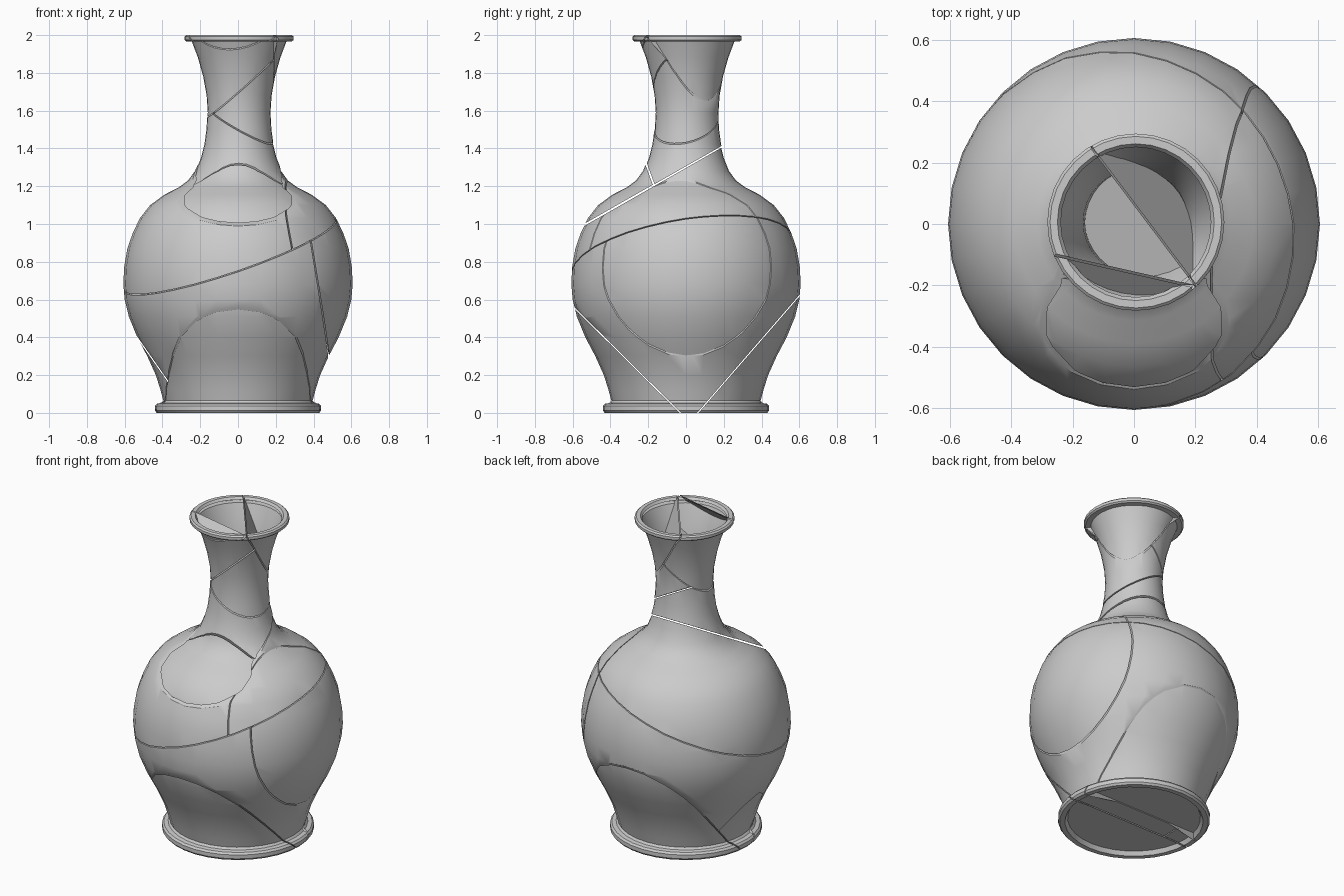
import bpy, bmesh, math
from mathutils import Vector, Matrix

if "Cube" in bpy.data.objects:
    bpy.data.objects.remove(bpy.data.objects["Cube"])

SIDES = 32
# lathe profile (radius, height): recessed base, foot ring, belly, neck, lip
PROFILE = [(0, .025), (.385, .025), (.40, 0), (.43, 0), (.44, .012), (.44, .036), (.43, .048),
           (.405, .052), (.395, .065), (.41, .12), (.435, .2), (.48, .3), (.533, .4), (.578, .51),
           (.60, .6), (.607, .68), (.603, .77), (.586, .87), (.558, .95), (.52, 1.03),
           (.465, 1.1), (.39, 1.155), (.315, 1.193), (.265, 1.23), (.228, 1.28), (.2, 1.35),
           (.182, 1.42), (.171, 1.5), (.166, 1.59), (.172, 1.68), (.19, 1.78), (.218, 1.88),
           (.25, 1.965), (.28, 1.967), (.289, 1.975), (.289, 1.992), (.28, 2.0),
           (.256, 2.0), (.245, 1.985)]


def lathe():
    bm = bmesh.new()
    vs = [bm.verts.new((r, 0, z)) for r, z in PROFILE]
    es = [bm.edges.new(p) for p in zip(vs, vs[1:])]
    bmesh.ops.spin(bm, geom=vs + es, axis=(0, 0, 1), cent=(0, 0, 0),
                   steps=SIDES, angle=math.tau, use_duplicate=False)
    bmesh.ops.remove_doubles(bm, verts=bm.verts, dist=1e-4)
    bmesh.ops.recalc_face_normals(bm, faces=bm.faces)
    return bm


def half(bm, co, no):
    """Keep the part in front of the plane and close the break with a flat face."""
    out = bm.copy()
    res = bmesh.ops.bisect_plane(out, geom=out.verts[:] + out.edges[:] + out.faces[:],
                                 dist=1e-5, plane_co=co, plane_no=no, clear_inner=True)
    cut = [v for v in res['geom_cut'] if isinstance(v, bmesh.types.BMVert) and v.is_valid]
    if len(cut) > 2:
        mid = sum((v.co for v in cut), Vector()) / len(cut)
        u = no.orthogonal().normalized()
        w = no.cross(u)
        cut.sort(key=lambda v: math.atan2((v.co - mid).dot(w), (v.co - mid).dot(u)))
        try:
            f = out.faces.new(cut)
            f.normal_update()
            if f.normal.dot(no) > 0:
                f.normal_flip()
        except ValueError:
            pass
    return out


def split(bm, p, q, r, toward, gap=.003):
    """Break a piece along the plane p-q-r: returns (piece on 'toward' side, remainder)."""
    p, q, r = Vector(p), Vector(q), Vector(r)
    n = (q - p).cross(r - p).normalized()
    if n.dot(Vector(toward)) < 0:
        n.negate()
    return half(bm, p + n * gap, n), half(bm, p - n * gap, -n)


def finish(bm, name, shift=0):
    bmesh.ops.transform(bm, matrix=Matrix.Translation((shift, shift, 0)), verts=bm.verts)
    me = bpy.data.meshes.new(name)
    bm.to_mesh(me)
    ob = bpy.data.objects.new(name, me)
    bpy.context.collection.objects.link(ob)
    bpy.ops.object.select_all(action='DESELECT')
    ob.select_set(True)
    bpy.context.view_layer.objects.active = ob
    bpy.ops.object.shade_smooth_by_angle(angle=math.radians(35))


UP = (0, 0, 1)
# main break below the neck
top, body = split(lathe(), (0, .18, 1.405), (0, -.53, 1.0), (1, -.53, 1.0), UP, .005)

# neck shards
chip, top = split(top, (0, -.21, 1.31), (.25, -.17, 1.2), (-.25, -.17, 1.2), (0, -1, 0))
finish(chip, "front_shoulder_shard")
side, top = split(top, (-.15, .25, 2), (.19, -.2, 2), (.13, .1, 1.66), (1, .7, 0))
finish(side, "back_rim_shard", .006)
chip, top = split(top, (-.25, -.11, 2), (.17, -.205, 2), (0, -.235, 1.93), (0, -1, 0))
finish(chip, "front_rim_shard", .006)
upper, top = split(top, (.14, -.12, 1.83), (-.165, 0, 1.57), (0, -.17, 1.70), UP)
finish(upper, "neck_upper_shard", .006)
middle, lower = split(top, (-.12, -.12, 1.57), (.17, -.03, 1.43), (0, -.17, 1.495), UP)
finish(middle, "neck_middle_shard", .006)
finish(lower, "neck_lower_shard", .004)

# body shards
upper, lower = split(body, (-.6, 0, .65), (0, -.6, .75), (.52, -.05, 1.02), UP)
chip, upper = split(upper, (.28, .1, 1.22), (.37, .43, 1.0), (.41, .44, .83), (1, 0, 0))
finish(chip, "right_shoulder_shard")
finish(upper, "upper_body_shard")
for name, pts, way in [
        ("front_base_shard", ((0, -.585, .55), (0, -.05, .02), (1, -.05, .02)), (0, -1, 0)),
        ("back_base_shard", ((0, .08, .02), (0, .6, .62), (1, .6, .62)), (0, 1, 0)),
        ("right_belly_shard", ((.42, -.43, .7), (.48, 0, .3), (.4, .45, .75)), (1, 0, 0)),
        ("left_base_shard", ((-.59, 0, .48), (-.38, 0, .18), (-.38, 1, .18)), (-1, 0, 0))]:
    piece, lower = split(lower, *pts, way)
    finish(piece, name)
finish(lower, "lower_body_shard")
